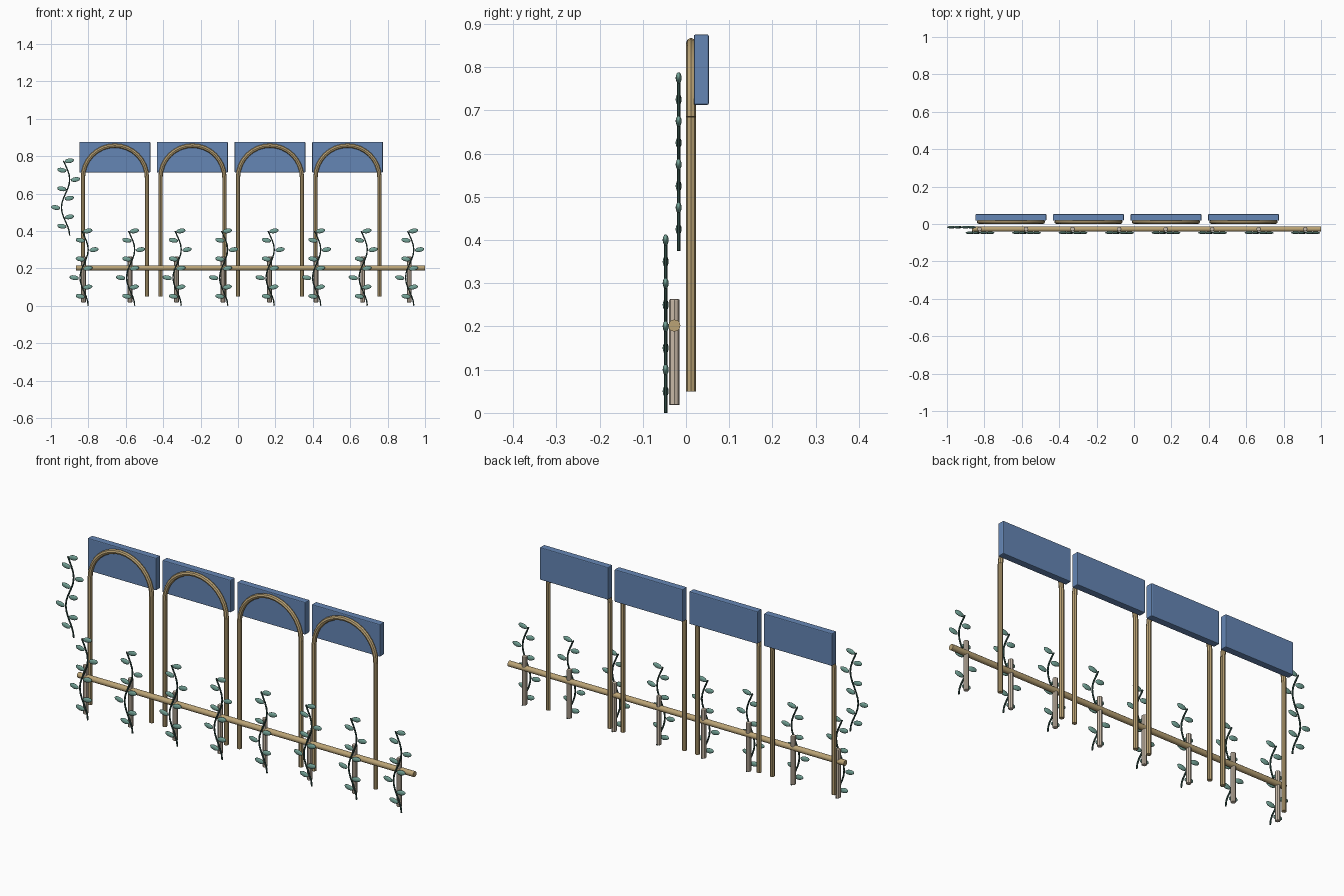
import bpy, math
from mathutils import Vector

if "Cube" in bpy.data.objects:
    bpy.data.objects.remove(bpy.data.objects["Cube"])


def material(name, rgb):
    m = bpy.data.materials.new(name)
    m.diffuse_color = (*rgb, 1)
    m.use_nodes = True
    m.node_tree.nodes["Principled BSDF"].inputs["Base Color"].default_value = m.diffuse_color
    return m


BLUE = material("blue panel", (0.13, 0.24, 0.46))
BAMBOO = material("bamboo tan", (0.50, 0.37, 0.18))
STAKE = material("pale wood", (0.58, 0.49, 0.39))
LEAF = material("leaf green", (0.18, 0.38, 0.32))
STEM = material("dark stem", (0.035, 0.085, 0.07))


def finish(ob, name, mat, smooth=None):
    ob.name = name
    ob.data.materials.clear()
    ob.data.materials.append(mat)
    if smooth:
        bpy.ops.object.shade_smooth_by_angle(angle=math.radians(smooth))
    return ob


def rod(name, a, b, r, mat, sides=8, bevel=0):
    a, b = Vector(a), Vector(b)
    d = b - a
    bpy.ops.mesh.primitive_cylinder_add(vertices=sides, radius=r, depth=d.length,
                                        location=(a + b) / 2,
                                        rotation=d.to_track_quat('Z', 'Y').to_euler())
    ob = finish(bpy.context.object, name, mat, 50 if sides > 8 else None)
    if bevel:
        add_bevel(ob, bevel)
    return ob


def add_bevel(ob, width):
    mod = ob.modifiers.new("soft_edges", 'BEVEL')
    mod.width = width
    mod.segments = 2
    mod.limit_method = 'ANGLE'
    mod.angle_limit = math.radians(60)


def tube(name, points, r, mat, resolution):
    # Sweep a round section along a polyline and turn it into a mesh
    cu = bpy.data.curves.new(name, 'CURVE')
    cu.dimensions = '3D'
    cu.bevel_depth = r
    cu.bevel_resolution = resolution
    cu.use_fill_caps = True
    sp = cu.splines.new('POLY')
    sp.points.add(len(points) - 1)
    for p, co in zip(sp.points, points):
        p.co = (*co, 1)
    ob = bpy.data.objects.new(name, cu)
    bpy.context.collection.objects.link(ob)
    bpy.ops.object.select_all(action='DESELECT')
    ob.select_set(True)
    bpy.context.view_layer.objects.active = ob
    bpy.ops.object.convert(target='MESH')
    return finish(bpy.context.object, name, mat, 30)


# Archways: two posts, a half-round hoop and a panel behind the top
ARCH_R, SPRING, POST_R, ARCH_Y = 0.171, 0.685, 0.0115, 0.0115
for i in range(4):
    cx = -0.658 + 0.4145 * i
    for side in (-1, 1):
        x = cx + side * ARCH_R
        rod("arch_post", (x, ARCH_Y, 0.05), (x, ARCH_Y, SPRING), POST_R, BAMBOO, 8)
    hoop = [(cx + ARCH_R * math.cos(math.pi * k / 16), ARCH_Y,
             SPRING + ARCH_R * math.sin(math.pi * k / 16)) for k in range(17)]
    tube("arch_hoop", hoop, POST_R, BAMBOO, 2)
    bpy.ops.mesh.primitive_cube_add(size=1, location=(cx, 0.0355, 0.794))
    panel = bpy.context.object
    panel.scale = (0.379, 0.035, 0.163)
    bpy.ops.object.transform_apply(location=False, rotation=False, scale=True)
    add_bevel(finish(panel, "arch_panel", BLUE), 0.004)

# Long rail across the front
rod("fence_rail", (-0.866, -0.027, 0.202), (1.0, -0.027, 0.202), 0.014, BAMBOO, 12)


def vine(cx, y, z0):
    # Wavy stem with leaves alternating left and right
    def sway(z):
        return 0.022 * math.cos(2 * math.pi * z / 0.3)
    tube("vine_stem", [(cx + sway(k / 40), y, z0 + k / 40) for k in range(17)],
         0.004, STEM, 1)
    for k in range(1, 9):
        z = 0.05 * k
        side = 1 if k % 2 == 0 else -1
        bpy.ops.mesh.primitive_uv_sphere_add(
            segments=12, ring_count=8, radius=1,
            location=(cx + sway(z) + side * 0.031, y, z0 + z),
            rotation=(0, -side * math.radians(10), 0))
        leaf = bpy.context.object
        leaf.scale = (0.025, 0.007, 0.0125)
        finish(leaf, "vine_leaf", LEAF, 60)


# Fence stakes, each with a climbing vine
for i in range(8):
    x = -0.823 + 0.2487 * i
    rod("fence_stake", (x - 0.003, -0.027, 0.018), (x - 0.003, -0.027, 0.263),
        0.0125, STAKE, 8, 0.003)
    vine(x, -0.047, 0.0)

# Hanging vine at the left end
vine(-0.922, -0.017, 0.375)
